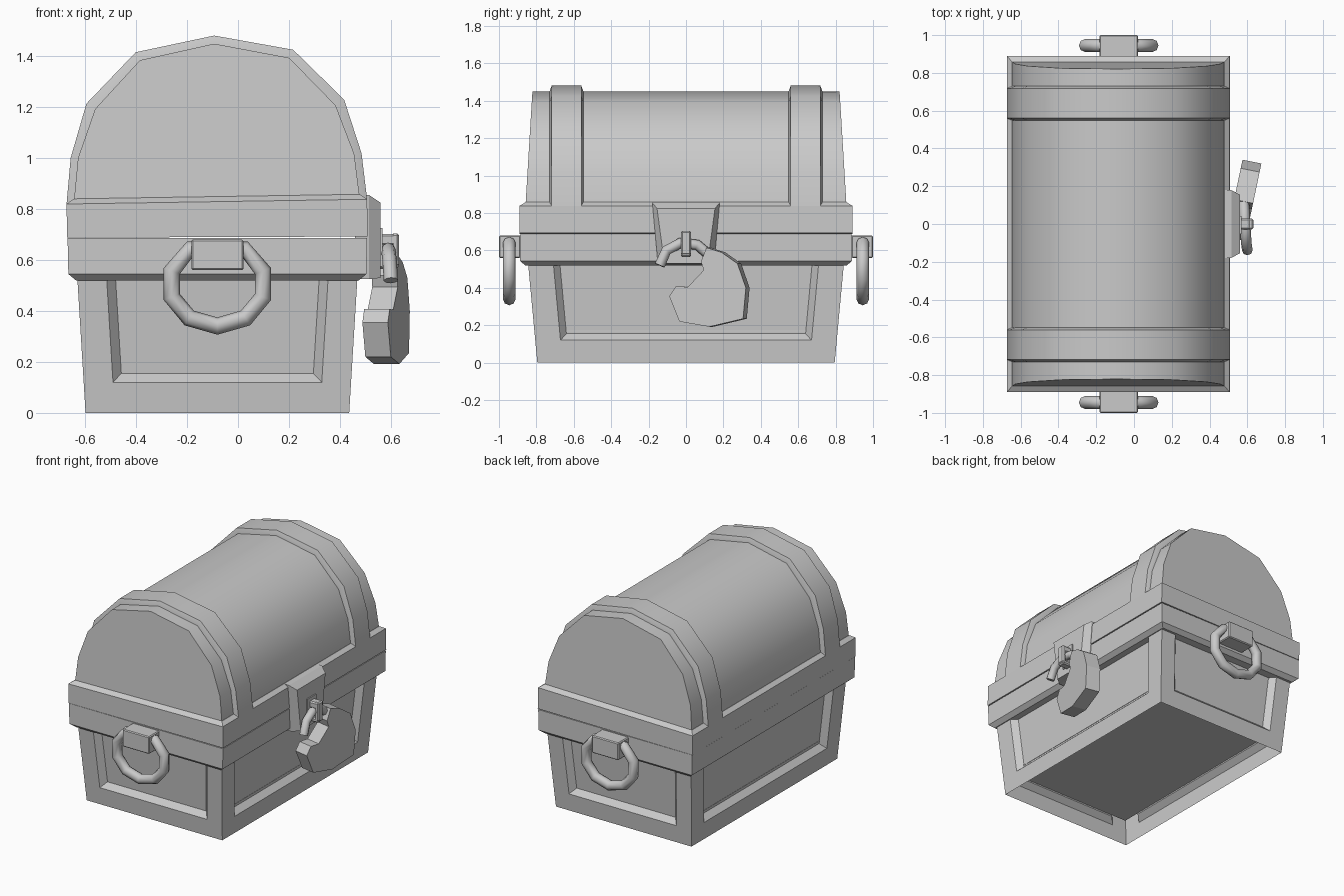
import bpy, bmesh, math
from mathutils import Matrix, Vector

cube = bpy.data.objects.get("Cube")
if cube:
    bpy.data.objects.remove(cube, do_unlink=True)

grey = bpy.data.materials.new("plain_grey")
grey.use_nodes = True
colour = (0.59, 0.59, 0.59, 1)
grey.diffuse_color = colour
grey.node_tree.nodes["Principled BSDF"].inputs["Base Color"].default_value = colour

CX = -0.081   # middle of the chest across its depth
# the lid stands very slightly open, turned about its rear edge
HINGE = Vector((-0.67, 0, 0.69))
LID_TILT = (Matrix.Translation(HINGE) @ Matrix.Rotation(-0.0157, 4, 'Y')
            @ Matrix.Translation(-HINGE))


def finish(name, bm, matrix=None, smooth=False):
    bmesh.ops.remove_doubles(bm, verts=bm.verts, dist=1e-5)
    bmesh.ops.recalc_face_normals(bm, faces=bm.faces)
    if matrix:
        bm.transform(matrix)
    mesh = bpy.data.meshes.new(name)
    bm.to_mesh(mesh)
    bm.free()
    mesh.materials.append(grey)
    obj = bpy.data.objects.new(name, mesh)
    bpy.context.collection.objects.link(obj)
    if smooth:
        bpy.ops.object.select_all(action='DESELECT')
        obj.select_set(True)
        bpy.context.view_layer.objects.active = obj
        bpy.ops.object.shade_smooth_by_angle(angle=math.radians(50))
    return obj


def loft(bm, rings, start=True, end=True):
    """Skin closed rings of points, with optional end caps."""
    loops = [[bm.verts.new(p) for p in ring] for ring in rings]
    for a, b in zip(loops, loops[1:]):
        for i in range(len(a)):
            j = (i + 1) % len(a)
            bm.faces.new((a[i], a[j], b[j], b[i]))
    if start:
        bm.faces.new(loops[0][::-1])
    if end:
        bm.faces.new(loops[-1])


def lofted(name, rings, matrix=None, smooth=False):
    bm = bmesh.new()
    loft(bm, rings)
    return finish(name, bm, matrix, smooth)


def rect(hx, hy, z):
    return [(CX + sx * hx, sy * hy, z)
            for sx, sy in ((-1, -1), (1, -1), (1, 1), (-1, 1))]


def block(name, centre, size, bevel=0.0):
    bm = bmesh.new()
    bmesh.ops.create_cube(bm, size=1, matrix=Matrix.Translation(centre)
                          @ Matrix.Diagonal((*size, 1)))
    if bevel:
        bmesh.ops.bevel(bm, geom=bm.edges[:], offset=bevel, segments=1, affect='EDGES')
    return finish(name, bm)


def tube(name, path, radius, closed=False, sides=8):
    """Sweep a round section along a path."""
    pts = [Vector(p) for p in path]
    n = len(pts)
    axis = (pts[1] - pts[0]).cross(pts[2] - pts[1]).normalized()
    rings = []
    for i, p in enumerate(pts):
        a = pts[i - 1] if closed or i else p
        b = pts[(i + 1) % n] if closed or i < n - 1 else p
        side = axis.cross(b - a).normalized()
        angles = [2 * math.pi * k / sides for k in range(sides)]
        rings.append([p + radius * (math.cos(t) * side + math.sin(t) * axis) for t in angles])
    if closed:
        rings.append(rings[0])
    bm = bmesh.new()
    loft(bm, rings, not closed, not closed)
    return finish(name, bm, smooth=True)


# tapered lower box: open underneath, one sunken panel on each side
def half_x(z):
    return 0.5175 + 0.061 * z


def half_y(z):
    return 0.795 + 0.093 * z


bm = bmesh.new()
for sign in (-1, 1):
    for along_y in (True, False):
        frame = 0.135 if along_y else 0.115
        rings = []
        for low, high, margin, depth in ((0, 0.62, 0, 0), (0.12, 0.6, frame, 0),
                                         (0.155, 0.58, frame + 0.035, 0.04)):
            ring = []
            for side, z in ((-1, low), (1, low), (1, high), (-1, high)):
                if along_y:
                    ring.append((CX + sign * (half_x(z) - depth), side * (half_y(z) - margin), z))
                else:
                    ring.append((CX + side * (half_x(z) - margin), sign * (half_y(z) - depth), z))
            rings.append(ring)
        loft(bm, rings, start=False)
finish("box_body", bm)
block("box_floor", (CX, 0, 0.17), (0.98, 1.54, 0.01))

# rims of the box and the lid; the lid rim's underside nearly meets the box
lofted("box_rim", [rect(0.555, 0.86, 0.52), rect(0.585, 0.888, 0.545),
                   rect(0.588, 0.888, 0.686)])
underside = [(x, y, 0.688 - 0.012 * (x - HINGE.x)) for x, y, _ in rect(0.59, 0.89, 0)]
lofted("lid_rim", [underside, rect(0.59, 0.89, 0.82), rect(0.562, 0.858, 0.84)], LID_TILT)

# arched lid and its two straps
OUTER = [(0.59, 0.82), (0.571, 1.001), (0.506, 1.2125), (0.309, 1.4115), (0, 1.472)]
INNER = [(0.562, 0.82), (0.542, 1.0), (0.472, 1.191), (0.293, 1.38), (0, 1.44)]


def arch(half, y_at):
    full = half + [(-x, z) for x, z in half[-2::-1]]
    return [(CX + x, y_at(z), z) for x, z in full]


lofted("lid", [arch(INNER, lambda z, s=s: s * (0.857 - 0.06 * (z - 0.84)))
               for s in (-1, 1)], LID_TILT, True)
for label, s in (("front", -1), ("back", 1)):
    lofted(label + "_strap",
           [arch(half, lambda z, y=y: s * y) for half, y in
            ((INNER, 0.548), (OUTER, 0.56), (OUTER, 0.718), (INNER, 0.73))], LID_TILT, True)

    # ring handle whose flat top is held in a bracket
    block(label + "_handle_bracket", (CX, s * 0.942, 0.62), (0.205, 0.116, 0.12), 0.006)
    ring = [(CX + 0.188 * math.sin(math.pi * k / 5), s * 0.945,
             0.506 - 0.165 * math.cos(math.pi * k / 5)) for k in range(10) if k != 5]
    tube(label + "_ring_handle", ring, 0.034, closed=True)

# hasp plate with staple
lofted("hasp_plate", [[(x, -top, z1), (x, top, z1), (x, low, z0), (x, -low, z0)]
                      for x, top, low, z0, z1 in
                      ((0.46, 0.18, 0.15, 0.525, 0.857), (0.515, 0.18, 0.15, 0.525, 0.855),
                       (0.56, 0.155, 0.115, 0.53, 0.825))])
block("staple_pad", (0.56, -0.005, 0.65), (0.016, 0.095, 0.15))
block("staple_top", (0.595, 0, 0.68), (0.075, 0.056, 0.045), 0.008)
block("staple_front", (0.618, 0, 0.64), (0.03, 0.056, 0.13), 0.008)
block("staple_bottom", (0.59, 0, 0.58), (0.08, 0.056, 0.03), 0.008)

# kidney-shaped padlock, hanging askew
outline = [(0.13, 0.615), (0.21, 0.59), (0.295, 0.53), (0.34, 0.4), (0.325, 0.235), (0.145, 0.192),
           (-0.015, 0.22), (-0.07, 0.355), (-0.035, 0.408), (0.03, 0.405), (0.115, 0.495),
           (0.1, 0.54)]
lofted("padlock_body", [[(0.503 + 0.21 * y + t, y - 0.2 * t, z) for y, z in outline]
                        for t in (0, 0.1)])
tube("padlock_shackle", [(0.6, -0.14, 0.52), (0.595, -0.105, 0.6), (0.59, -0.03, 0.64),
                         (0.585, 0.06, 0.63), (0.58, 0.13, 0.57)], 0.028)
